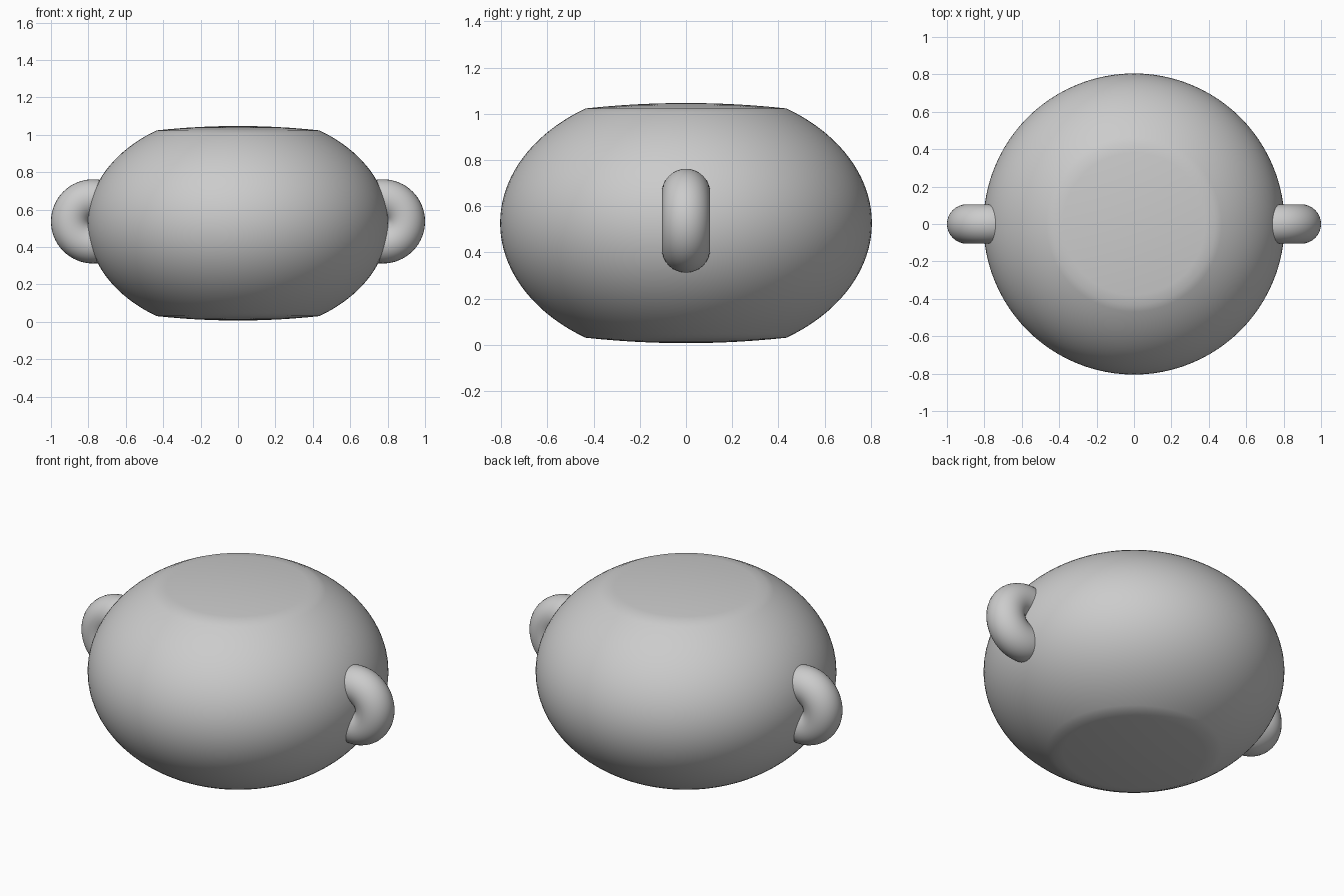
import bpy, bmesh
from math import sin, cos, pi, asin, radians

if "Cube" in bpy.data.objects:
    bpy.data.objects.remove(bpy.data.objects["Cube"])

MID_Z = 0.527
RADIUS, HEIGHT = 0.805, 0.59      # half-axes of the bulging side
CAP_R = 0.435                     # where the side meets the nearly flat cap
SEGS = 96


def smooth(obj, angle=60):
    bpy.ops.object.select_all(action='DESELECT')
    obj.select_set(True)
    bpy.context.view_layer.objects.active = obj
    bpy.ops.object.shade_smooth_by_angle(angle=radians(angle))


# Half profile of the body: shallow domed caps and elliptical sides
limit = pi / 2 - asin(CAP_R / RADIUS)
side = [(RADIUS * cos(a), HEIGHT * sin(a))
        for a in (-limit + 2 * limit * i / 40 for i in range(41))]
edge_z = side[-1][1]
top_z = 1.047 - MID_Z


def cap(r):
    return edge_z + (top_z - edge_z) * (1 - (r / CAP_R) ** 2)


radii = [CAP_R * i / 8 for i in range(8)]
profile = [(r, -cap(r)) for r in radii] + side + [(r, cap(r)) for r in reversed(radii)]

# Body, lathed around z
bm = bmesh.new()
verts = [bm.verts.new((r, 0, MID_Z + z)) for r, z in profile]
edges = [bm.edges.new(pair) for pair in zip(verts, verts[1:])]
bmesh.ops.spin(bm, geom=verts + edges, cent=(0, 0, 0), axis=(0, 0, 1),
               angle=2 * pi, steps=SEGS)
bmesh.ops.remove_doubles(bm, verts=bm.verts, dist=1e-4)
bmesh.ops.recalc_face_normals(bm, faces=bm.faces)
mesh = bpy.data.meshes.new("pot_body")
bm.to_mesh(mesh)
bm.free()
body = bpy.data.objects.new("pot_body", mesh)
bpy.context.collection.objects.link(body)
smooth(body)

# Ring handles, sunk halfway into the sides
for name, s in (("left_handle", -1), ("right_handle", 1)):
    bpy.ops.mesh.primitive_torus_add(
        major_segments=64, minor_segments=32, major_radius=0.12,
        minor_radius=0.105, location=(s * 0.775, 0, 0.537),
        rotation=(pi / 2, 0, 0))
    handle = bpy.context.object
    handle.name = name
    smooth(handle)
